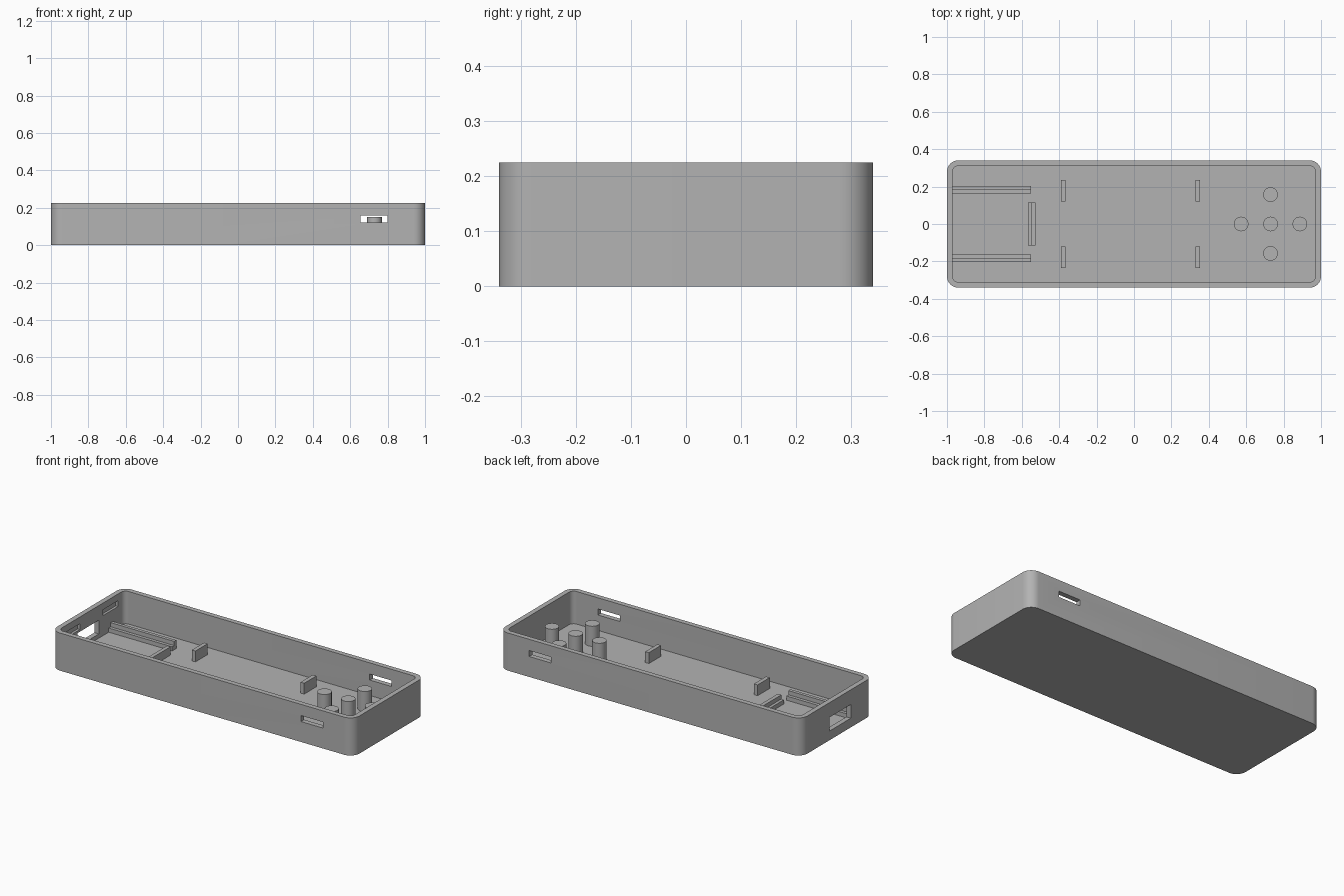
import bpy
import bmesh
from math import cos, sin, pi, radians

if "Cube" in bpy.data.objects:
    bpy.data.objects.remove(bpy.data.objects["Cube"])

# Single plastic colour
GREY = (0.45, 0.45, 0.45, 1)
plastic = bpy.data.materials.new("grey_plastic")
plastic.use_nodes = True
plastic.diffuse_color = GREY
plastic.node_tree.nodes["Principled BSDF"].inputs["Base Color"].default_value = GREY

HALF_X, HALF_Y, HEIGHT = 1.0, 0.34, 0.225
WALL, FLOOR = 0.03, 0.03
IN_X, IN_Y = HALF_X - WALL, HALF_Y - WALL
SINK = FLOOR - 0.005          # parts start slightly inside the floor


def prism(name, outline, z0, z1):
    """Extrude a counter-clockwise xy outline from z0 to z1."""
    bm = bmesh.new()
    base = bm.faces.new([bm.verts.new((x, y, z0)) for x, y in outline])
    top = bmesh.ops.extrude_face_region(bm, geom=[base])["geom"]
    bmesh.ops.translate(bm, vec=(0, 0, z1 - z0),
                        verts=[v for v in top if isinstance(v, bmesh.types.BMVert)])
    bmesh.ops.recalc_face_normals(bm, faces=bm.faces)
    mesh = bpy.data.meshes.new(name)
    bm.to_mesh(mesh)
    bm.free()
    mesh.materials.append(plastic)
    obj = bpy.data.objects.new(name, mesh)
    bpy.context.collection.objects.link(obj)
    return obj


def box(name, x0, x1, y0, y1, z0, z1):
    return prism(name, [(x0, y0), (x1, y0), (x1, y1), (x0, y1)], z0, z1)


def rounded_rect(hx, hy, r, steps=10):
    corners = [(1, 1), (-1, 1), (-1, -1), (1, -1)]
    points = []
    for i, (sx, sy) in enumerate(corners):
        for k in range(steps + 1):
            a = (i + k / steps) * pi / 2
            points.append((sx * (hx - r) + r * cos(a), sy * (hy - r) + r * sin(a)))
    return points


def smooth(obj):
    bpy.ops.object.select_all(action='DESELECT')
    obj.select_set(True)
    bpy.context.view_layer.objects.active = obj
    bpy.ops.object.shade_smooth_by_angle(angle=radians(30))


# Open tray with rounded corners
tray = prism("tray", rounded_rect(HALF_X, HALF_Y, 0.06), 0, HEIGHT)
cutters = [
    prism("cavity_cutter", rounded_rect(IN_X, IN_Y, 0.03), FLOOR, HEIGHT + 0.1),
    # Connector window in the end wall
    box("window_cutter", -1.1, -0.95, -0.13, 0.07, 0.055, 0.137),
]
for side in (1, -1):
    # Strap slots through the long walls
    y0, y1 = sorted((side * 0.29, side * 0.4))
    cutters.append(box("slot_cutter", 0.655, 0.8, y0, y1, 0.122, 0.158))
    # Shallow snap pockets inside the end wall
    y0, y1 = sorted((side * 0.11, side * 0.25))
    cutters.append(box("pocket_cutter", -0.985, -0.95, y0, y1, 0.15, 0.185))

for cutter in cutters:
    cutter.hide_render = True
    mod = tray.modifiers.new(cutter.name, 'BOOLEAN')
    mod.operation = 'DIFFERENCE'
    mod.solver = 'EXACT'
    mod.object = cutter

# Bake the cuts and remove the helpers
graph = bpy.context.evaluated_depsgraph_get()
cut_mesh = bpy.data.meshes.new_from_object(tray.evaluated_get(graph))
tray.modifiers.clear()
tray.data = cut_mesh
for cutter in cutters:
    bpy.data.objects.remove(cutter)
smooth(tray)

# Stepped board rails and upright clips, mirrored front to back
for side, label in ((1, "back"), (-1, "front")):
    for part, inner, outer, top in (("ledge", 0.163, 0.182, 0.055),
                                    ("rail", 0.182, 0.202, 0.08)):
        y0, y1 = sorted((side * inner, side * outer))
        box(f"{label}_board_{part}", -IN_X - 0.005, -0.55, y0, y1, SINK, top)
    y0, y1 = sorted((side * 0.12, side * 0.235))
    for end, x in (("right", -0.378), ("left", 0.342)):
        box(f"{label}_{end}_clip", x - 0.012, x + 0.012, y0, y1, SINK, 0.095)

# Stepped stop at the end of the board
box("board_stop_ledge", -0.567, -0.55, -0.115, 0.115, SINK, 0.055)
box("board_stop", -0.55, -0.527, -0.115, 0.115, SINK, 0.08)

# Cross of round posts
POST_X, POST_GAP, POST_R, SIDES = 0.73, 0.157, 0.039, 40
circle = [(POST_R * cos(2 * pi * i / SIDES), POST_R * sin(2 * pi * i / SIDES))
          for i in range(SIDES)]
for label, dx, dy in (("centre", 0, 0), ("left", 1, 0), ("right", -1, 0),
                      ("back", 0, 1), ("front", 0, -1)):
    post = prism(f"{label}_post", circle, SINK, 0.15)
    post.location = (POST_X + dx * POST_GAP, dy * POST_GAP, 0)
    smooth(post)
